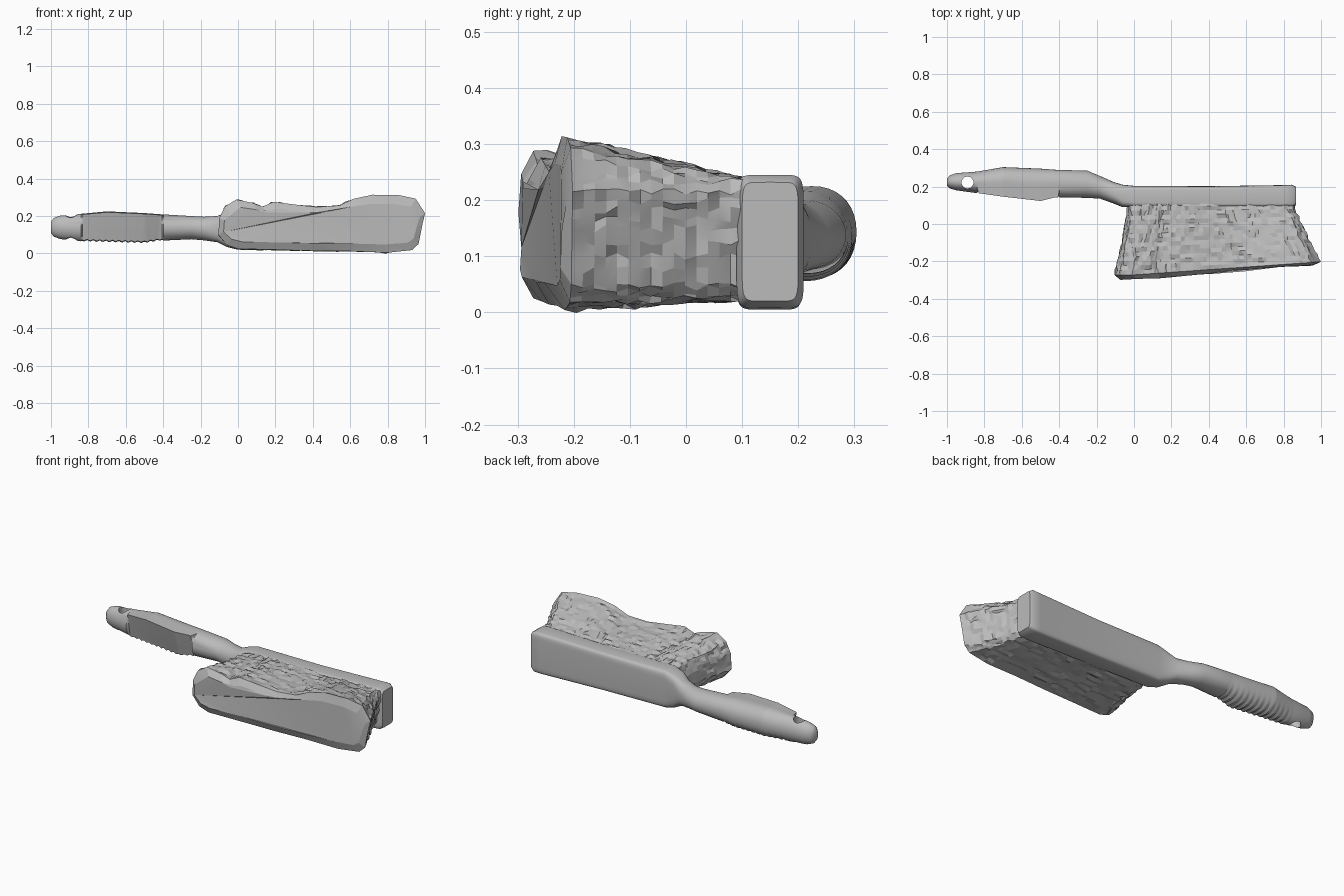
import bpy, bmesh, math, random
from mathutils import Vector

random.seed(4)
if "Cube" in bpy.data.objects:
    bpy.data.objects.remove(bpy.data.objects["Cube"])

grey = bpy.data.materials.new("plain_grey")
grey.use_nodes = True
grey.diffuse_color = (0.5, 0.5, 0.5, 1)
grey.node_tree.nodes["Principled BSDF"].inputs["Base Color"].default_value = (0.5, 0.5, 0.5, 1)


def finish(bm, name):
    bmesh.ops.recalc_face_normals(bm, faces=bm.faces)
    mesh = bpy.data.meshes.new(name)
    bm.to_mesh(mesh)
    bm.free()
    obj = bpy.data.objects.new(name, mesh)
    bpy.context.collection.objects.link(obj)
    mesh.materials.append(grey)
    return obj


def bridge(bm, a, b):
    n = len(a)
    for i in range(n):
        bm.faces.new((a[i], a[(i + 1) % n], b[(i + 1) % n], b[i]))


def smooth(obj, angle):
    bpy.ops.object.select_all(action='DESELECT')
    obj.select_set(True)
    bpy.context.view_layer.objects.active = obj
    bpy.ops.object.shade_smooth_by_angle(angle=math.radians(angle))


# Handle and brush back: one loft along x
# station: x, front y, back y, bottom z, top z, squareness
stations = [
    (-1.0, .205, .24, .11, .17, 2), (-.985, .19, .26, .09, .19, 2),
    (-.95, .18, .272, .077, .202, 2), (-.84, .165, .28, .065, .212, 2),
    (-.7, .145, .304, .06, .225, 2.2), (-.5, .122, .296, .055, .216, 2.2),
    (-.42, .142, .29, .068, .21, 2.2), (-.25, .14, .285, .076, .2, 2),
    (-.18, .135, .256, .07, .196, 2), (-.11, .11, .225, .06, .2, 2.5),
    (-.06, .09, .21, .035, .222, 4), (.0, .09, .204, .02, .238, 6),
    (.4, .09, .202, .015, .236, 8), (.8, .09, .208, .005, .245, 8),
    (.845, .09, .21, .008, .245, 8), (.865, .1, .2, .02, .232, 8),
]


def sample(x):
    for a, b in zip(stations, stations[1:]):
        if x <= b[0]:
            t = (x - a[0]) / (b[0] - a[0])
            return [p + (q - p) * t for p, q in zip(a, b)]
    return stations[-1]


def section(bm, x):
    _, y0, y1, z0, z1, power = sample(x)
    grip = -.84 < x < -.4
    ring = []
    for i in range(36):
        a = math.tau * i / 36
        c, s = math.cos(a), math.sin(a)
        u = math.copysign(abs(c) ** (2 / power), c)
        v = math.copysign(abs(s) ** (2 / power), s)
        if grip:
            # Flat, slanted front, and finger ribs on the underside
            if u < -.3:
                u = -.75 + .25 * min(1, -v)
            if v < 0:
                v *= 1 - .05 * (1 + math.sin(x * math.tau / .034))
        y = (y0 + y1) / 2 + u * (y1 - y0) / 2
        z = (z0 + z1) / 2 + v * (z1 - z0) / 2
        ring.append(bm.verts.new((x, y, z)))
    return ring


bm = bmesh.new()
xs = sorted({s[0] for s in stations} | {-.84 + .0085 * i for i in range(53)})
rings = [section(bm, x) for x in xs]
for a, b in zip(rings, rings[1:]):
    bridge(bm, a, b)
bm.faces.new(rings[0])
bm.faces.new(rings[-1])
handle = finish(bm, "handle_and_brush_back")

# Hanging hole near the end of the handle
bm = bmesh.new()
bmesh.ops.create_cone(bm, cap_ends=True, segments=14, radius1=.032, radius2=.032, depth=.5)
bmesh.ops.translate(bm, verts=bm.verts, vec=(-.89, .222, .14))
cutter = finish(bm, "hole_cutter")
cutter.hide_render = True
cutter.hide_set(True)
cut = handle.modifiers.new("hanging_hole", 'BOOLEAN')
cut.object = cutter
cut.solver = 'EXACT'
bpy.context.view_layer.objects.active = handle
bpy.ops.object.modifier_apply(modifier=cut.name)
bpy.data.objects.remove(cutter)
smooth(handle, 40)

# Bristles: flared loft from the brush back to an uneven tip outline (x, z)
outline = [
    (-.105, .1), (-.1, .19), (-.07, .25), (-.01, .288), (.08, .27), (.13, .25),
    (.19, .276), (.3, .262), (.42, .248), (.54, .256), (.62, .293), (.72, .314),
    (.86, .312), (.95, .293), (1.0, .215), (.985, .15), (.965, .05), (.93, .018),
    (.8, .004), (.6, .012), (.4, .014), (.2, .02), (0, .025), (-.06, .045),
]
tip = []
for (x0, z0), (x1, z1) in zip(outline, outline[1:] + outline[:1]):
    tip += [(x0 + (x1 - x0) * k / 4, z0 + (z1 - z0) * k / 4) for k in range(4)]

bm = bmesh.new()
rows = 16
rings = []
for r in range(rows + 1):
    s = r / rows
    ring = []
    for x, z in tip:
        root_x = -.03 + (x + .105) / 1.105 * .885
        root_z = min(max(z, .025), .232)
        front = -.272 + .07 * max(0, x)
        rough = .007 if 0 < r < rows else 0
        f = s ** 1.25
        ring.append(bm.verts.new((
            root_x + (x - root_x) * f + random.uniform(-rough, rough),
            .12 + (front - .12) * s,
            root_z + (z - root_z) * s + random.uniform(-rough, rough))))
    rings.append(ring)
for a, b in zip(rings, rings[1:]):
    bridge(bm, a, b)
bm.faces.new(rings[0])

# Coarse faceted tip face, inset from the outline
n = len(outline)
lip = []
for i, (x, z) in enumerate(outline):
    y = -.292 + .075 * max(0, x) + random.uniform(-.008, .008)
    lip.append(bm.verts.new((.45 + (x - .45) * .95, y, .15 + (z - .15) * .7)))
for i in range(n):
    j = (i + 1) % n
    edge = [rings[-1][(4 * i + k) % len(tip)] for k in range(5)]
    bm.faces.new([lip[i]] + edge + [lip[j]])
cap = bm.faces.new(lip)
bmesh.ops.triangulate(bm, faces=[cap])
bristles = finish(bm, "bristles")
smooth(bristles, 12)
